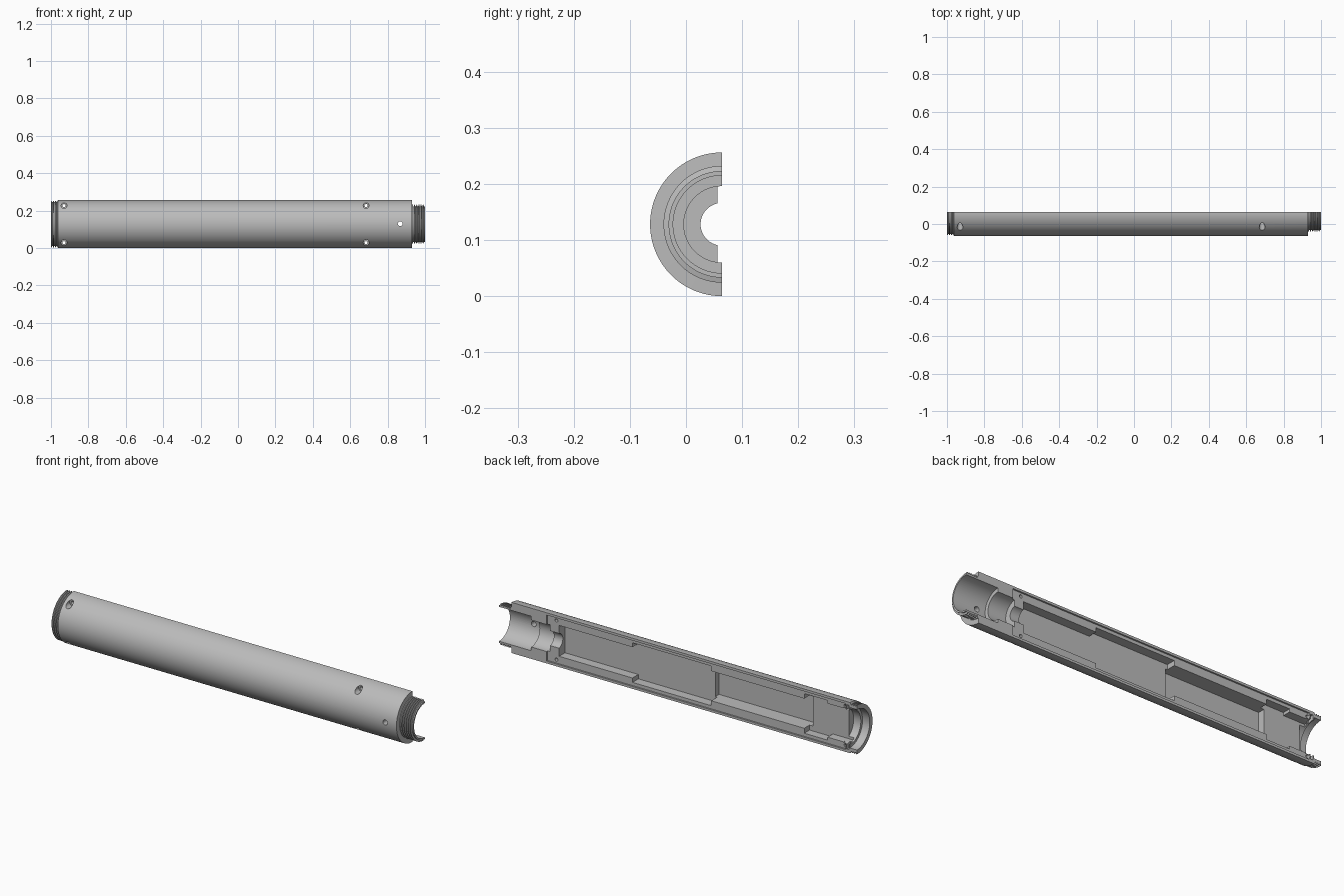
import bpy, bmesh, math
from mathutils import Matrix, Vector

cube = bpy.data.objects.get("Cube")
if cube:
    bpy.data.objects.remove(cube, do_unlink=True)

CUT_Y, AXIS_Z, R = 0.064, 0.128, 0.128   # split plane, tube axis height, tube radius
STEPS = 64

mat = bpy.data.materials.new("plain grey")
mat.use_nodes = True
grey = (0.5, 0.5, 0.5, 1)
mat.diffuse_color = grey
mat.node_tree.nodes["Principled BSDF"].inputs["Base Color"].default_value = grey


def make_object(name, bm):
    bmesh.ops.recalc_face_normals(bm, faces=bm.faces)
    mesh = bpy.data.meshes.new(name)
    bm.to_mesh(mesh)
    bm.free()
    ob = bpy.data.objects.new(name, mesh)
    bpy.context.collection.objects.link(ob)
    mesh.materials.append(mat)
    return ob


def thread(x0, x1, outer, root, turns):
    """Zigzag profile of a run of thread ridges."""
    pitch = (x1 - x0) / turns
    pts = []
    for i in range(turns):
        a = x0 + i * pitch
        pts += [(a, outer), (a + pitch * 0.3, outer),
                (a + pitch * 0.5, root), (a + pitch * 0.8, root)]
    return pts + [(x1, outer if root > R * 0.9 else root)]


def half_lathe(name, profile):
    """Revolve a profile through half a turn and close the flat side."""
    bm = bmesh.new()
    rings = []
    for i in range(STEPS + 1):
        t = math.pi * i / STEPS
        rings.append([bm.verts.new((x, CUT_Y - r * math.sin(t), AXIS_Z + r * math.cos(t)))
                      for x, r in profile])
    for a, b in zip(rings, rings[1:]):
        for j in range(len(profile) - 1):
            bm.faces.new((a[j], a[j + 1], b[j + 1], b[j]))
    bmesh.ops.remove_doubles(bm, verts=bm.verts, dist=1e-5)
    bmesh.ops.dissolve_degenerate(bm, edges=bm.edges, dist=1e-6)
    bmesh.ops.holes_fill(bm, edges=[e for e in bm.edges if e.is_boundary], sides=0)
    return make_object(name, bm)


def subtract(cutter):
    cutter.hide_render = True
    mod = shell.modifiers.new("cut", 'BOOLEAN')
    mod.operation, mod.solver, mod.object = 'DIFFERENCE', 'EXACT', cutter
    bpy.context.view_layer.objects.active = shell
    bpy.ops.object.modifier_apply(modifier=mod.name)
    bpy.data.objects.remove(cutter, do_unlink=True)


def cut_box(x0, x1, half, depth):
    """Pocket sunk from the split plane, symmetric about the axis."""
    bm = bmesh.new()
    size = (x1 - x0, depth + 0.05, 2 * half)
    mid = Vector(((x0 + x1) / 2, CUT_Y + (0.05 - depth) / 2, AXIS_Z))
    bmesh.ops.create_cube(bm, size=1, matrix=Matrix.Translation(mid) @ Matrix.Diagonal((*size, 1)))
    subtract(make_object("pocket_cutter", bm))


def cut_cylinder(start, end, radius, sides=64):
    start, end = Vector(start), Vector(end)
    axis = end - start
    bm = bmesh.new()
    bmesh.ops.create_cone(bm, cap_ends=True, segments=sides, radius1=radius, radius2=radius,
                          depth=axis.length,
                          matrix=Matrix.Translation((start + end) / 2)
                          @ axis.to_track_quat('Z', 'Y').to_matrix().to_4x4())
    subtract(make_object("bore_cutter", bm))


def cut_bore(x0, x1, radius):
    cut_cylinder((x0, CUT_Y, AXIS_Z), (x1, CUT_Y, AXIS_Z), radius)


# Half tube with a wide threaded end and a narrow threaded neck
profile = ([(-1, 0)] + thread(-1, -0.965, 0.124, 0.117, 3) + [(-0.962, R), (0.93, R)]
           + thread(0.931, 1, 0.104, 0.095, 6) + [(1, 0)])
shell = half_lathe("half_tube_shell", profile)

# Stepped bore behind the neck, and the wide mouth at the other end
cut_bore(0.82, 1.1, 0.087)
cut_bore(0.72, 0.83, 0.068)
cut_bore(0.60, 0.80, 0.038)
cut_bore(-1.1, -0.96, 0.102)
cut_bore(-0.97, -0.92, 0.088)

# Shallow recess in the split face, then the internal pockets
cut_box(-0.935, 0.735, 0.116, 0.008)
for x0, x1, half, depth in [(0.25, 0.67, 0.078, 0.055),
                            (-0.18, 0.26, 0.1, 0.055),
                            (-0.72, -0.17, 0.075, 0.085),
                            (-0.83, -0.7, 0.1, 0.05),
                            (-0.95, -0.82, 0.085, 0.05),
                            (-0.955, -0.942, 0.112, 0.03)]:
    cut_box(x0, x1, half, depth)

# Counterbored screw holes and the small port into the bore
for x in (-0.93, 0.685):
    for side in (-1, 1):
        z = AXIS_Z + side * 0.099
        cut_cylinder((x, -0.1, z), (x, 0.006, z), 0.0155, 24)
        cut_cylinder((x, -0.1, z), (x, 0.1, z), 0.008, 24)
cut_cylinder((0.867, -0.1, AXIS_Z + 0.002), (0.867, 0.03, AXIS_Z + 0.002), 0.013, 24)

# Smooth round walls with sharp edges
bpy.ops.object.select_all(action='DESELECT')
shell.select_set(True)
bpy.context.view_layer.objects.active = shell
bpy.ops.object.shade_smooth_by_angle(angle=math.radians(25))
